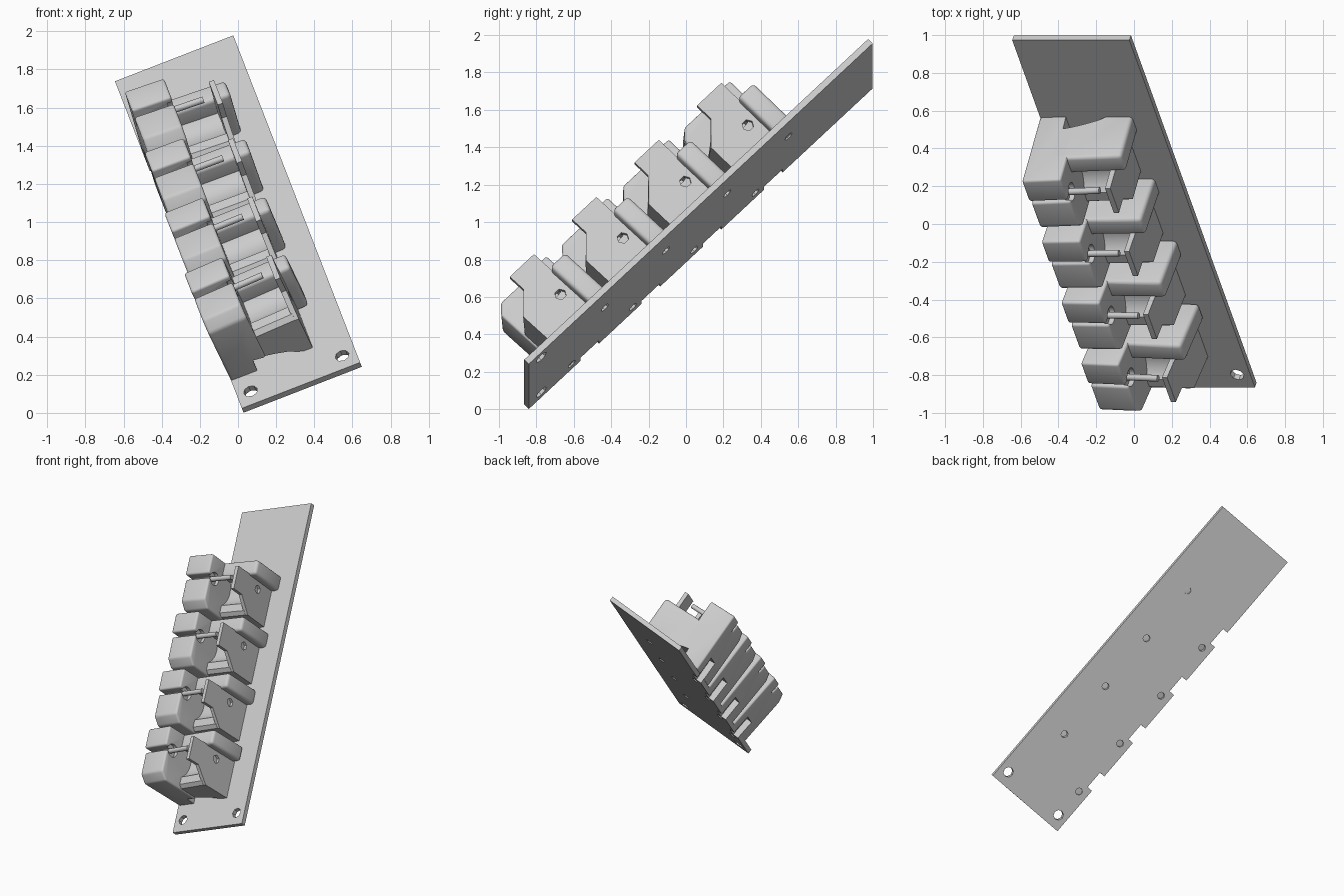
import bpy, bmesh, math
from mathutils import Matrix

if "Cube" in bpy.data.objects:
    bpy.data.objects.remove(bpy.data.objects["Cube"])

# Tilted frame: local x across the plate, y along it, z out of its face
TILT = (Matrix.Translation((0.02, -0.865, 0.024))
        @ Matrix.Rotation(math.radians(-21.2), 4, 'Y')
        @ Matrix.Rotation(math.radians(45), 4, 'X'))
PITCH, COUNT = 0.463, 4
LEAN, PIVOT = math.radians(2.2), 0.22      # each holder leans a little more than the last
BASE = -0.015


def prism(name, pts, axis, lo, hi, bevel=0):
    """Extrude a profile: axis 'x' takes (y,z), 'y' takes (x,z), 'z' takes (x,y)."""
    place = {'x': lambda p, t: (t, p[0], p[1]),
             'y': lambda p, t: (p[0], t, p[1]),
             'z': lambda p, t: (p[0], p[1], t)}[axis]
    bm = bmesh.new()
    a = [bm.verts.new(place(p, lo)) for p in pts]
    b = [bm.verts.new(place(p, hi)) for p in pts]
    bm.faces.new(a)
    bm.faces.new(b[::-1])
    for i in range(len(a)):
        j = (i + 1) % len(a)
        bm.faces.new((a[i], b[i], b[j], a[j]))
    bmesh.ops.recalc_face_normals(bm, faces=bm.faces)
    me = bpy.data.meshes.new(name)
    bm.to_mesh(me)
    bm.free()
    ob = bpy.data.objects.new(name, me)
    bpy.context.collection.objects.link(ob)
    if bevel:
        m = ob.modifiers.new("round", 'BEVEL')
        m.width, m.segments = bevel, 3
        m.limit_method, m.angle_limit = 'ANGLE', math.radians(40)
    return ob


def rect(x0, x1, y0, y1):
    return [(x0, y0), (x1, y0), (x1, y1), (x0, y1)]


def disc(cx, cy, r, n):
    return [(cx + r * math.cos(2 * math.pi * i / n), cy + r * math.sin(2 * math.pi * i / n))
            for i in range(n)]


def combine(ob, others, op):
    for o in others:
        m = ob.modifiers.new(op, 'BOOLEAN')
        m.operation, m.object, m.solver = op, o, 'EXACT'
        o.hide_render = True


def bake(ob, helpers):
    bpy.context.view_layer.update()
    dg = bpy.context.evaluated_depsgraph_get()
    mesh = bpy.data.meshes.new_from_object(ob.evaluated_get(dg))
    ob.modifiers.clear()
    ob.data = mesh
    for h in helpers:
        bpy.data.objects.remove(h)


def smooth(ob):
    bpy.ops.object.select_all(action='DESELECT')
    bpy.context.view_layer.objects.active = ob
    ob.select_set(True)
    bpy.ops.object.shade_smooth_by_angle(angle=math.radians(35))


# Backing plate with corner holes, screw holes and edge notches
plate = prism("backing_plate", rect(0, 0.665, 0, 2.6), 'z', -0.035, 0)
cuts = [prism("cut", disc(x, 0.095, 0.038, 8), 'z', -0.1, 0.1) for x in (0.075, 0.59)]
for k in range(COUNT):
    d = k * PITCH
    cuts += [prism("cut", disc(0.45, 0.575 + d, 0.027, 8), 'z', -0.1, 0.1),
             prism("cut", disc(0.073, 0.325 + d, 0.027, 8), 'z', -0.1, 0.1),
             prism("cut", rect(-0.1, 0.045, 0.39 + d, 0.53 + d), 'z', -0.1, 0.1)]
combine(plate, cuts, 'DIFFERENCE')
bake(plate, cuts)
plate.matrix_world = TILT

# Seat between the tower and the cheek, scooped out as a trough
seat = prism("seat", [(0.23, BASE), (0.23, 0.225), (0.255, 0.25), (0.56, 0.25), (0.56, BASE)],
             'x', 0.18, 0.44)
scoop = prism("scoop", disc(0.44, 0.34, 0.155, 32), 'x', 0.15, 0.5)
combine(seat, [scoop], 'DIFFERENCE')
bake(seat, [scoop])

# Rear wall with rounded rim
wall = prism("rear_wall", rect(0.52, 0.636, BASE, 0.31), 'x', 0.12, 0.522, 0.022)

# Tall tower: two raised halves with a slot between them
body = prism("holder_body", [(0.22, BASE), (0.22, 0.395), (0.275, 0.452), (0.452, 0.452),
                             (0.452, 0.39), (0.48, 0.39), (0.48, 0.47), (0.636, 0.47),
                             (0.636, BASE)], 'x', 0.0, 0.218, 0.014)
combine(body, [seat, wall], 'UNION')

# Underside tunnel, low outer channel and pin socket cut out of the body
tunnel = prism("tunnel", [(0.145, -0.05), (0.15, 0.085), (0.2, 0.075), (0.27, 0.055),
                          (0.34, 0.03), (0.41, -0.012), (0.41, -0.05)], 'y', 0.1, 0.8)
channel = prism("channel", rect(-0.1, 0.047, 0.39, 0.53), 'z', -0.1, 0.13)
socket = prism("socket", disc(0.466, 0.39, 0.05, 16), 'x', 0.19, 0.3)
combine(body, [tunnel, channel, socket], 'DIFFERENCE')
bake(body, [seat, wall, tunnel, channel, socket])

# Thin side cheek with a six-sided hole
cheek = prism("side_cheek", [(0.23, BASE), (0.23, 0.222), (0.345, 0.338), (0.345, 0.441),
                             (0.528, 0.441), (0.528, BASE)], 'x', 0.432, 0.461)
hole = prism("hole", disc(0.461, 0.173, 0.032, 6), 'x', 0.3, 0.6)
combine(cheek, [hole], 'DIFFERENCE')
bake(cheek, [hole])

# Pin reaching from the tower towards the cheek
pin = prism("contact_pin", disc(0.466, 0.39, 0.018, 12), 'x', 0.185, 0.375)

# Repeat the holder along the plate
for part in (body, cheek, pin):
    smooth(part)
    for k in range(COUNT):
        ob = part if k == 0 else part.copy()
        if k:
            ob.name = f"{part.name}_{k + 1}"
            bpy.context.collection.objects.link(ob)
        ob.matrix_world = (TILT @ Matrix.Translation((PIVOT, k * PITCH, 0))
                           @ Matrix.Rotation(LEAN * (k - 1.5), 4, 'Y')
                           @ Matrix.Translation((-PIVOT, 0, 0)))
